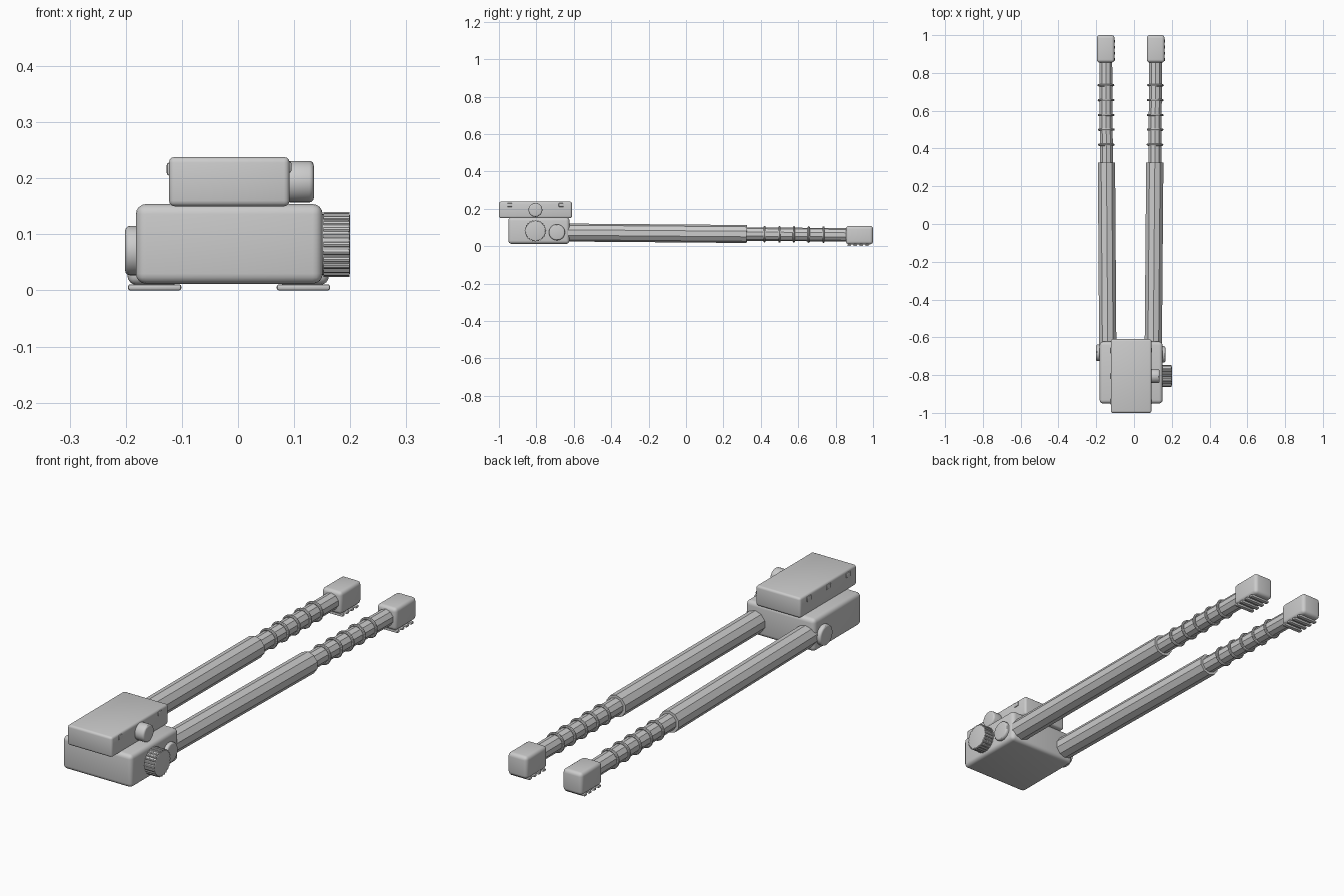
import bpy, math
from mathutils import Vector

if "Cube" in bpy.data.objects:
    bpy.data.objects.remove(bpy.data.objects["Cube"])

grey = bpy.data.materials.new("plain grey")
grey.diffuse_color = (0.6, 0.6, 0.6, 1)
grey.use_nodes = True
grey.node_tree.nodes["Principled BSDF"].inputs["Base Color"].default_value = grey.diffuse_color


def finish(o, name, bevel=0.0, segs=3, smooth=True):
    o.name = name
    o.data.materials.clear()
    o.data.materials.append(grey)
    bpy.context.view_layer.objects.active = o
    if bevel:
        m = o.modifiers.new("bevel", 'BEVEL')
        m.width, m.segments, m.limit_method = bevel, segs, 'ANGLE'
        m.angle_limit = math.radians(50)
        bpy.ops.object.modifier_apply(modifier=m.name)
    if smooth:
        bpy.ops.object.shade_smooth_by_angle(angle=math.radians(30))
    return o


def box(name, lo, hi, bevel, segs=3):
    lo, hi = Vector(lo), Vector(hi)
    bpy.ops.mesh.primitive_cube_add(size=1, location=(lo + hi) / 2)
    o = bpy.context.object
    o.scale = hi - lo
    bpy.ops.object.transform_apply(location=False, rotation=False, scale=True)
    return finish(o, name, bevel, segs)


def rod(name, a, b, r, sides=32, bevel=0.0, smooth=True):
    a, b = Vector(a), Vector(b)
    bpy.ops.mesh.primitive_cylinder_add(vertices=sides, radius=r, depth=(b - a).length,
                                        location=(a + b) / 2)
    o = bpy.context.object
    o.rotation_euler = (b - a).to_track_quat('Z', 'Y').to_euler()
    return finish(o, name, bevel, 3, smooth)


# Main housing and the rail clamp on top of it
box("housing", (-0.182, -0.95, 0.012), (0.151, -0.623, 0.154), 0.018, 4)
box("rail_clamp", (-0.123, -1.0, 0.15), (0.092, -0.61, 0.238), 0.01)

# Cross bolts of the clamp
for y in (-0.94, -0.805, -0.67):
    box("clamp_bolt_left", (-0.127, y - 0.015, 0.205), (-0.11, y + 0.015, 0.228), 0.004, 2)
for y in (-0.942, -0.668):
    box("clamp_bolt_right", (0.08, y - 0.013, 0.21), (0.095, y + 0.013, 0.23), 0.003, 2)

# Clamp knob
rod("clamp_knob", (0.085, -0.805, 0.194), (0.135, -0.805, 0.194), 0.037, 32, 0.008)

# Ribbed tilt knob
rod("tilt_knob", (0.14, -0.805, 0.082), (0.2, -0.805, 0.082), 0.054, 36, 0.004)
for i in range(24):
    t = math.tau * i / 24
    y, z = -0.805 + 0.053 * math.cos(t), 0.082 + 0.053 * math.sin(t)
    rod("tilt_knob_rib", (0.152, y, z), (0.1985, y, z), 0.005, 8)

# Leg pivots
rod("pivot_right", (0.13, -0.69, 0.074), (0.166, -0.69, 0.074), 0.043, 32, 0.008)
rod("pivot_left", (-0.201, -0.682, 0.071), (-0.16, -0.682, 0.071), 0.044, 32, 0.008)

# Folded legs: upper tube, ringed lower tube, foot with claws
for side, x0, x1 in (("left", -0.139, -0.15), ("right", 0.102, 0.115)):
    start, end = Vector((x0, -0.66, 0.073)), Vector((x1, 0.92, 0.06))

    def at(y):
        return start.lerp(end, (y - start.y) / (end.y - start.y))

    rod("upper_leg_" + side, start, at(0.325), 0.048, 10, 0, False)
    rod("lower_leg_" + side, at(0.30), at(0.90), 0.036, 10, 0, False)
    for y in (0.42, 0.50, 0.577, 0.656, 0.735):
        bpy.ops.mesh.primitive_torus_add(major_radius=0.0385, minor_radius=0.006,
                                         major_segments=28, minor_segments=8, location=at(y))
        o = bpy.context.object
        o.rotation_euler = (end - start).to_track_quat('Z', 'Y').to_euler()
        finish(o, "leg_ring_" + side)
    box("foot_" + side, (x1 - 0.047, 0.855, 0.01), (x1 + 0.047, 1.0, 0.108), 0.016, 4)
    for y in (0.872, 0.904, 0.936, 0.968):
        box("foot_claw_" + side, (x1 - 0.046, y - 0.009, 0.0), (x1 + 0.049, y + 0.009, 0.011),
            0.004, 2)
